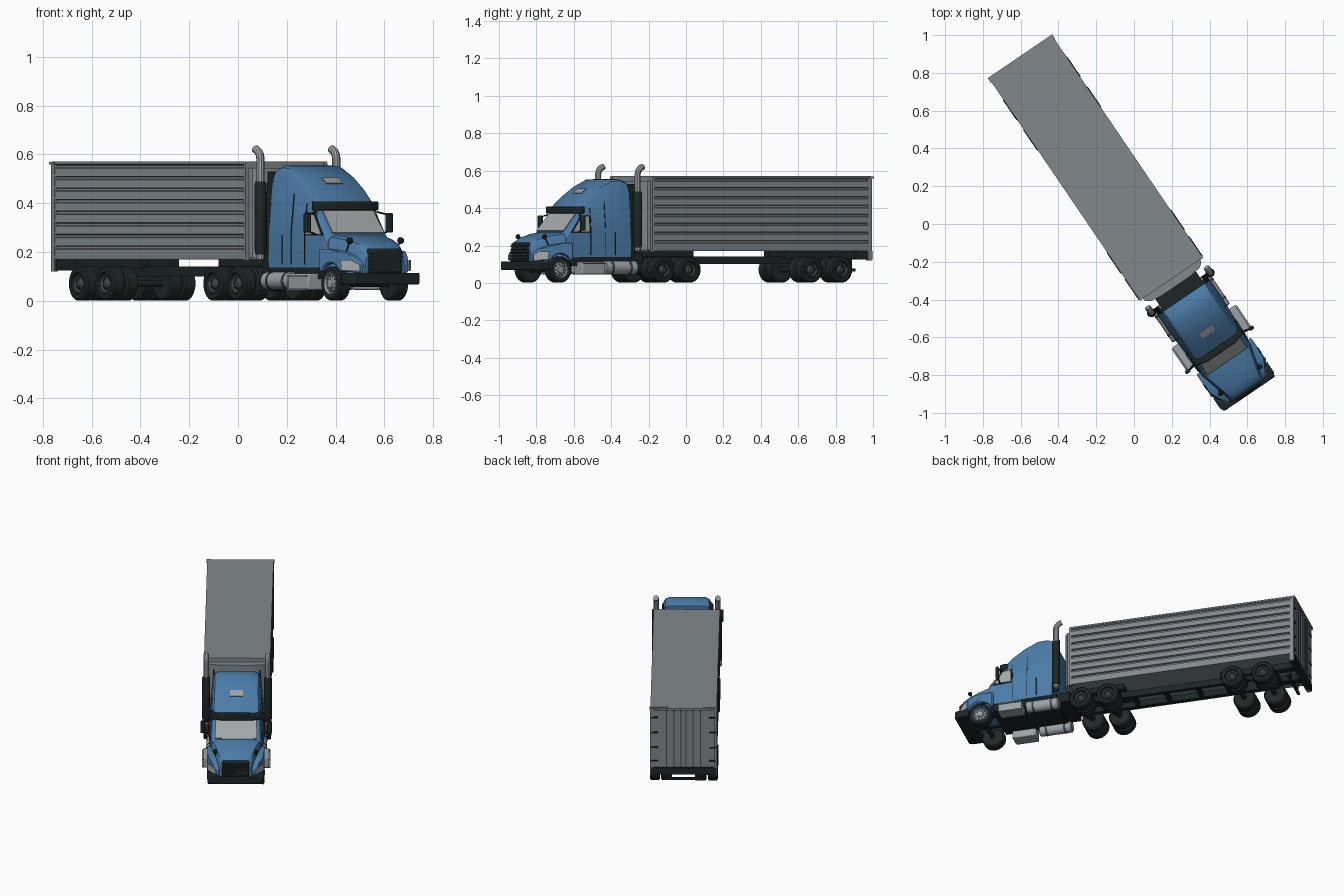
import bpy, bmesh, math
from mathutils import Matrix, Vector

cube = bpy.data.objects.get("Cube")
if cube:
    bpy.data.objects.remove(cube)

# The rig is modelled straight along y, then turned to its parked angle
TURN = Matrix.Rotation(math.radians(34.2), 4, 'Z')


def material(name, rgb, rough=0.6):
    m = bpy.data.materials.new(name)
    m.use_nodes = True
    m.diffuse_color = (*rgb, 1)
    node = m.node_tree.nodes["Principled BSDF"]
    node.inputs["Base Color"].default_value = (*rgb, 1)
    node.inputs["Roughness"].default_value = rough
    return m


BLUE = material("cab blue", (0.07, 0.2, 0.39))
GREY = material("trailer grey", (0.22, 0.245, 0.26))
BLACK = material("chassis black", (0.012, 0.018, 0.018))
TYRE = material("tyre rubber", (0.016, 0.02, 0.02))
GLASS = material("pale glass", (0.38, 0.4, 0.4))
METAL = material("bright metal", (0.33, 0.36, 0.38))
HUB = material("dark hub", (0.05, 0.06, 0.06))


def finish(name, bm, mat, mirror=False, bevel=0):
    if mirror:
        geo = bmesh.ops.duplicate(bm, geom=bm.verts[:] + bm.edges[:] + bm.faces[:])["geom"]
        for v in geo:
            if isinstance(v, bmesh.types.BMVert):
                v.co.x *= -1
    bmesh.ops.recalc_face_normals(bm, faces=bm.faces)
    for f in bm.faces:
        f.smooth = True
    for e in bm.edges:
        e.smooth = len(e.link_faces) == 2 and e.calc_face_angle(0) < math.radians(32)
    bm.transform(TURN)
    me = bpy.data.meshes.new(name)
    bm.to_mesh(me)
    bm.free()
    me.materials.append(mat)
    ob = bpy.data.objects.new(name, me)
    bpy.context.collection.objects.link(ob)
    if bevel:
        mod = ob.modifiers.new("soft edges", 'BEVEL')
        mod.width, mod.segments, mod.limit_method = bevel, 2, 'ANGLE'
    return ob


def add_slab(bm, pts, vec):
    a = [bm.verts.new(p) for p in pts]
    b = [bm.verts.new(Vector(p) + Vector(vec)) for p in pts]
    bm.faces.new(a)
    bm.faces.new(b[::-1])
    for i in range(len(a)):
        j = (i + 1) % len(a)
        bm.faces.new((a[i], b[i], b[j], a[j]))


def slab(name, pts, vec, mat, **kw):
    bm = bmesh.new()
    add_slab(bm, pts, vec)
    return finish(name, bm, mat, **kw)


def boxes(name, spans, mat, **kw):
    bm = bmesh.new()
    for x0, x1, y0, y1, z0, z1 in spans:
        add_slab(bm, [(x0, y0, z0), (x1, y0, z0), (x1, y1, z0), (x0, y1, z0)], (0, 0, z1 - z0))
    return finish(name, bm, mat, **kw)


def plan(name, pts, z0, z1, mat, **kw):
    # symmetric outline seen from above, given for its left half
    full = pts + [(-x, y) for x, y in reversed(pts)]
    return slab(name, [(x, y, z0) for x, y in full], (0, 0, z1 - z0), mat, **kw)


def bridge(bm, rings, caps=True):
    rows = [[bm.verts.new(p) for p in r] for r in rings]
    for a, b in zip(rows, rows[1:]):
        for i in range(len(a)):
            j = (i + 1) % len(a)
            bm.faces.new((a[i], a[j], b[j], b[i]))
    if caps:
        bm.faces.new(rows[0])
        bm.faces.new(rows[-1])


def lathe(name, profile, places, mat, axis='X', steps=28, **kw):
    # profile holds (distance along axis, radius)
    bm = bmesh.new()
    for c in places:
        rings = []
        for h, r in profile:
            ring = []
            for k in range(steps):
                a = math.tau * k / steps
                p, q = r * math.cos(a), r * math.sin(a)
                local = {'X': (h, p, q), 'Y': (p, h, q), 'Z': (p, q, h)}[axis]
                ring.append(Vector(c) + Vector(local))
            rings.append(ring)
        bridge(bm, rings)
    return finish(name, bm, mat, **kw)


def pipe(name, pts, radius, mat, **kw):
    cu = bpy.data.curves.new(name, 'CURVE')
    cu.dimensions, cu.bevel_depth, cu.bevel_resolution, cu.use_fill_caps = '3D', radius, 3, True
    sp = cu.splines.new('POLY')
    sp.points.add(len(pts) - 1)
    for p, co in zip(sp.points, pts):
        p.co = (*co, 1)
    tmp = bpy.data.objects.new(name + " path", cu)
    bm = bmesh.new()
    me = tmp.to_mesh()
    bm.from_mesh(me)
    tmp.to_mesh_clear()
    bpy.data.objects.remove(tmp)
    return finish(name, bm, mat, **kw)


# Trailer body with ribbed side walls
wall = [(0.2, 0.17)]
for i in range(8):
    z = 0.178 + i * 0.0475
    wall += [(0.202, z), (0.199, z + 0.033), (0.19, z + 0.036), (0.19, z + 0.045)]
wall += [(0.2, 0.56), (0.2, 0.568)]
outline = wall + [(-x, z) for x, z in reversed(wall)]
slab("trailer_body", [(x, -0.35, z) for x, z in outline], (0, 1.405, 0), GREY)
boxes("trailer_roof", [(-0.202, 0.202, -0.352, 1.06, 0.564, 0.572),
                       (-0.206, 0.206, 1.045, 1.074, 0.558, 0.57)], GREY)
boxes("trailer_corner_posts", [(0.185, 0.203, -0.354, -0.338, 0.165, 0.566),
                               (0.184, 0.203, 1.04, 1.066, 0.12, 0.566)], GREY, mirror=True)
plan("trailer_nose", [(0.186, -0.345), (0.18, -0.37), (0.155, -0.388), (0.09, -0.396)],
     0.175, 0.545, GREY)

# Rear doors, lock rods, hinges and bumper bar
boxes("rear_doors", [(0.004, 0.182, 1.05, 1.062, 0.172, 0.552)], GREY, mirror=True)
boxes("lock_rods", [(x, x + 0.006, 1.062, 1.07, 0.172, 0.55) for x in (0.012, 0.055, 0.1)],
      HUB, mirror=True)
boxes("door_hinges", [(0.155, 0.198, 1.06, 1.068, z, z + 0.009) for z in (0.21, 0.3, 0.4, 0.5)],
      BLACK, mirror=True)
boxes("rear_sill", [(-0.198, 0.198, 1.035, 1.07, 0.125, 0.17)], BLACK)
boxes("underrun_guard", [(-0.12, 0.12, 1.0, 1.015, 0.062, 0.076),
                         (-0.085, -0.07, 1.0, 1.015, 0.07, 0.15),
                         (0.07, 0.085, 1.0, 1.015, 0.07, 0.15)], BLACK)

# Chassis rails, bogie and coupling
boxes("chassis_rails", [(0.05, 0.075, -1.04, 0.9, 0.1, 0.14)], BLACK, mirror=True)
boxes("bogie_frame", [(0.05, 0.095, 0.57, 1.05, 0.13, 0.172)], BLACK, mirror=True)
boxes("cross_members", [(-0.06, 0.06, y, y + 0.025, 0.105, 0.135)
                        for y in (-0.6, -0.36, -0.2, 0.0, 0.2, 0.4, 0.58, 0.77, 0.9)], BLACK)
boxes("coupling_plate", [(-0.12, 0.12, -0.35, -0.03, 0.138, 0.172)], BLACK, bevel=0.006)
boxes("rear_deck", [(-0.13, 0.13, -0.47, -0.37, 0.1, 0.16)], BLACK)

# Wheels
AXLES = (-0.282, -0.112, 0.675, 0.868)
tyre = [(-0.03, 0.045), (-0.03, 0.062), (-0.024, 0.07), (0.024, 0.07), (0.03, 0.062),
        (0.03, 0.045), (0.018, 0.042), (0.014, 0.02)]
lathe("dual_tyres", tyre, [(x, y, 0.071) for y in AXLES for x in (0.108, 0.176)], TYRE, mirror=True)
lathe("dual_hubs", [(0, 0.04), (0.02, 0.041), (0.023, 0.037), (0.017, 0.033), (0.012, 0.024),
                    (0.022, 0.018), (0.026, 0.012)],
      [(0.176, y, 0.071) for y in AXLES], HUB, mirror=True)
lathe("axles", [(-0.17, 0.014), (0.17, 0.014)], [(0, y, 0.071) for y in AXLES + (-0.925,)], BLACK)
lathe("axle_housings", [(-0.04, 0.015), (-0.02, 0.033), (0.02, 0.033), (0.04, 0.015)],
      [(0, y, 0.071) for y in AXLES[:2]], BLACK)
lathe("front_tyres", tyre, [(0.143, -0.925, 0.071)], TYRE, mirror=True)
lathe("front_rims", [(0, 0.044), (0.029, 0.047), (0.031, 0.042), (0.02, 0.038), (0.024, 0.022),
                     (0.032, 0.018), (0.034, 0.01)], [(0.143, -0.925, 0.071)], METAL, mirror=True)
lathe("front_rim_holes", [(0, 0.0045), (0.0235, 0.0045)],
      [(0.143, -0.925 + 0.031 * math.cos(k * math.tau / 10), 0.071 + 0.031 * math.sin(k * math.tau / 10))
       for k in range(10)], BLACK, steps=8, mirror=True)


# Cab shell, lofted from rounded sections
def side(y, z):
    taper = 1 - max(0, -0.57 - y) * 0.3
    return (0.168 - max(0, z - 0.28) * 0.1) * taper


def section(y, top, base=0.135):
    rows = [(base, 0), (min(0.28, top - 0.04), 0), (top - 0.03, 0), (top - 0.01, 0.01), (top, 0.03)]
    half = [(side(y, z) - inset, y, z) for z, inset in rows]
    return half + [(-x, yy, z) for x, yy, z in reversed(half)]


bm = bmesh.new()
bridge(bm, [section(y, z) for y, z in
            [(-0.47, 0.538), (-0.51, 0.555), (-0.57, 0.552), (-0.65, 0.515), (-0.72, 0.467),
             (-0.785, 0.408), (-0.79, 0.372), (-0.88, 0.268)]])
finish("cab_shell", bm, BLUE)
slab("windshield", [(-0.124, -0.796, 0.369), (0.124, -0.796, 0.369),
                    (0.128, -0.876, 0.276), (-0.128, -0.876, 0.276)], (0, -0.004, 0.004), GLASS)
plan("sun_visor", [(0.145, -0.75), (0.158, -0.775), (0.15, -0.805), (0.09, -0.822)],
     0.37, 0.408, BLACK, bevel=0.006)
slab("roof_window", [(-0.04, -0.668, 0.501), (0.04, -0.668, 0.501),
                     (0.04, -0.702, 0.477), (-0.04, -0.702, 0.477)], (0, -0.003, 0.005), METAL)


def side_plate(name, outline, mat):
    slab(name, [(side(y, z) - 0.002, y, z) for y, z in outline], (0.005, 0, 0), mat, mirror=True)


side_plate("side_window_frame", [(-0.728, 0.268), (-0.848, 0.268), (-0.798, 0.338),
                                 (-0.785, 0.36), (-0.728, 0.364)], BLACK)
slab("side_window", [(side(y, z) + 0.002, y, z) for y, z in
                     [(-0.735, 0.275), (-0.837, 0.275), (-0.793, 0.337), (-0.783, 0.352), (-0.735, 0.356)]],
     (0.003, 0, 0), GLASS, mirror=True)
for y, low, high in ((-0.722, 0.15, 0.4), (-0.63, 0.15, 0.44), (-0.57, 0.15, 0.27)):
    side_plate("door_seam", [(y, low), (y - 0.003, low), (y - 0.003, 0.28), (y - 0.003, high),
                             (y, high), (y, 0.28)] if high > 0.28 else
               [(y, low), (y - 0.003, low), (y - 0.003, high), (y, high)], BLACK)
slab("side_extender", [(0.166, y, z) if z < 0.3 else (0.145, y, z) for y, z in
                       [(-0.475, 0.16), (-0.43, 0.16), (-0.43, 0.53), (-0.475, 0.53)]],
     (-0.008, 0, 0), BLACK, mirror=True)
boxes("cab_underside", [(-0.15, 0.15, -0.85, -0.45, 0.09, 0.15)], BLACK)

# Hood, fenders and front end
bm = bmesh.new()
rings = []
for y, w, top in [(-0.865, 0.153, 0.272), (-0.95, 0.13, 0.26), (-1.02, 0.11, 0.242),
                  (-1.055, 0.1, 0.225), (-1.07, 0.094, 0.2)]:
    half = [(w + 0.006, y, 0.11), (w, y, top - 0.03), (w - 0.01, y, top - 0.009), (w - 0.035, y, top)]
    rings.append(half + [(-x, yy, z) for x, yy, z in reversed(half)])
bridge(bm, rings)
finish("hood", bm, BLUE)
arch = [(-0.925 + 0.083 * math.cos(a), 0.072 + 0.083 * math.sin(a))
        for a in [math.radians(36 + 12 * k) for k in range(10)]]
fender = arch + [(-1.062, 0.115), (-1.062, 0.155), (-1.03, 0.182), (-0.97, 0.203),
                 (-0.9, 0.213), (-0.845, 0.213), (-0.845, 0.12)]
bm = bmesh.new()
bridge(bm, [[(0.08, y, z) for y, z in fender],
            [(0.174 - max(0, -0.99 - y) * 0.75, y, z) for y, z in fender]])
finish("front_fenders", bm, BLUE, mirror=True, bevel=0.008)
slab("headlights", [(0.171, -1.0, 0.168), (0.168, -1.003, 0.125), (0.118, -1.064, 0.122),
                    (0.118, -1.064, 0.146), (0.14, -1.036, 0.167)],
     (0.004, -0.004, 0), GLASS, mirror=True)
boxes("grille", [(-0.084, 0.084, -1.078, -1.05, 0.11, 0.215)], BLACK, bevel=0.012)
boxes("grille_bars", [(-0.078, 0.078, -1.083, -1.07, z, z + 0.006)
                      for z in (0.125, 0.142, 0.159, 0.176, 0.193)], BLACK)
plan("front_bumper", [(0.172, -1.0), (0.172, -1.065), (0.16, -1.088)], 0.068, 0.115,
     BLACK, bevel=0.005)

# Mirrors
boxes("door_mirrors", [(0.188, 0.218, -0.815, -0.795, 0.28, 0.36)], BLACK, mirror=True, bevel=0.006)
pipe("mirror_arms", [(0.15, -0.79, 0.365), (0.2, -0.805, 0.352), (0.2, -0.805, 0.285),
                     (0.15, -0.8, 0.27)], 0.004, BLACK, mirror=True)
lathe("hood_mirrors", [(-0.012, 0.006), (-0.006, 0.013), (0.004, 0.014), (0.01, 0.008)],
      [(0.126, -1.0, 0.247)], BLACK, axis='Y', steps=16, mirror=True)
pipe("hood_mirror_arms", [(0.126, -1.0, 0.247), (0.122, -0.97, 0.2)], 0.003, BLACK, mirror=True)

# Exhaust stacks, tanks and steps
lathe("stack_shields", [(0.19, 0.02), (0.21, 0.024), (0.48, 0.024), (0.49, 0.018)],
      [(0.188, -0.44, 0)], BLACK, axis='Z', steps=20, mirror=True)
pipe("stack_pipes", [(0.188, -0.44, 0.17), (0.188, -0.44, 0.585), (0.188, -0.435, 0.6),
                     (0.188, -0.424, 0.613), (0.188, -0.405, 0.622)], 0.017, METAL, mirror=True)
lathe("fuel_tanks", [(-0.635, 0.03), (-0.63, 0.036), (-0.435, 0.036), (-0.43, 0.03)],
      [(0.148, 0, 0.082)], METAL, axis='Y', mirror=True)
lathe("tank_straps", [(-0.006, 0.038), (0.006, 0.038)],
      [(0.148, y, 0.082) for y in (-0.59, -0.475)], HUB, axis='Y', mirror=True)
boxes("step_boxes", [(0.12, 0.2, -0.805, -0.655, 0.045, 0.112)], METAL, mirror=True, bevel=0.006)
boxes("step_treads", [(0.13, 0.208, -0.8, -0.66, z, z + 0.006) for z in (0.045, 0.1)],
      METAL, mirror=True)
